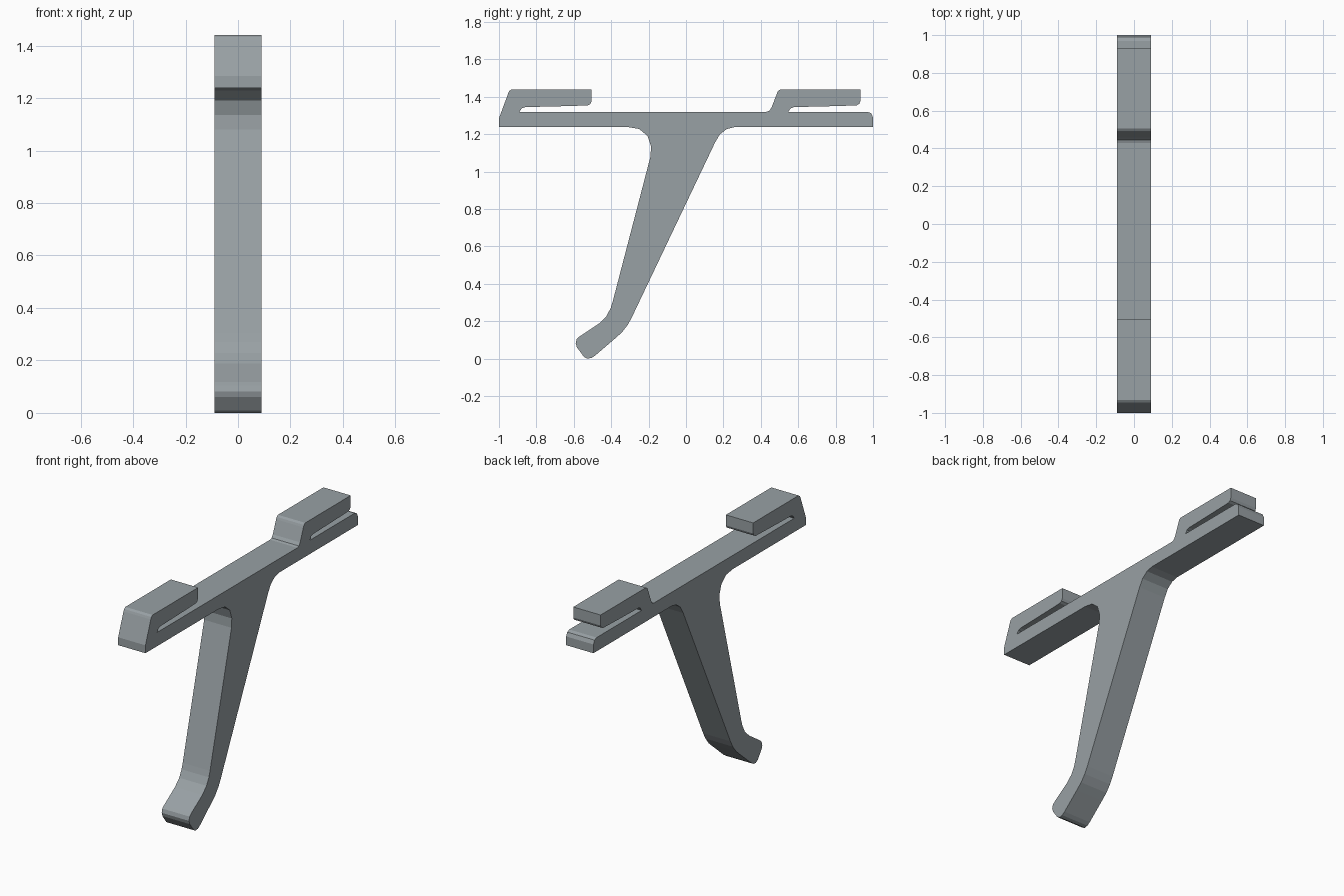
import bpy, bmesh

HALF_WIDTH = 0.09


def clip(y):
    """Upper clip outline (y, z) from its sloped back round to the slot's inner end."""
    pts = [(0.05, 1.42), (0.056, 1.432), (0.068, 1.44),
           (0.496, 1.44), (0.496, 1.377), (0.489, 1.362), (0.475, 1.354),
           (0.35, 1.35), (0.14, 1.345), (0.122, 1.338), (0.11, 1.32)]
    return [(y + a, z) for a, z in pts]


# Clips and top bar, going clockwise from the lower left corner of the bar
outline = [(-1.0, 1.238), (-1.0, 1.285)]
outline += clip(-1.0)
outline += [(0.43, 1.32), (0.445, 1.325), (0.457, 1.342)]
outline += clip(0.437)
outline += [(0.97, 1.32), (0.99, 1.312), (1.0, 1.29), (1.0, 1.238)]

# Rear fillet and rear edge of the leg
outline += [(0.26, 1.238), (0.218, 1.228), (0.18, 1.198), (0.155, 1.155),
            (-0.29, 0.22), (-0.312, 0.18), (-0.343, 0.14), (-0.38, 0.107)]

# Rounded foot
outline += [(-0.485, 0.017), (-0.505, 0.004), (-0.527, 0.0), (-0.546, 0.01),
            (-0.583, 0.06), (-0.59, 0.082), (-0.584, 0.105), (-0.57, 0.118)]

# Front edge of the leg and front fillet
outline += [(-0.465, 0.188), (-0.425, 0.228), (-0.403, 0.27), (-0.392, 0.305),
            (-0.19, 1.08), (-0.187, 1.135), (-0.205, 1.19), (-0.25, 1.228),
            (-0.31, 1.238)]

# Extrude the profile across the width
bm = bmesh.new()
face = bm.faces.new([bm.verts.new((-HALF_WIDTH, y, z)) for y, z in outline])
ext = bmesh.ops.extrude_face_region(bm, geom=[face], use_keep_orig=True)
moved = [g for g in ext["geom"] if isinstance(g, bmesh.types.BMVert)]
bmesh.ops.translate(bm, verts=moved, vec=(2 * HALF_WIDTH, 0, 0))
bmesh.ops.recalc_face_normals(bm, faces=bm.faces)

mesh = bpy.data.meshes.new("clip_bracket")
bm.to_mesh(mesh)
bm.free()
bracket = bpy.data.objects.new("clip_bracket", mesh)
bpy.context.collection.objects.link(bracket)

# Dark slate grey finish
slate = bpy.data.materials.new("slate_grey")
slate.diffuse_color = (0.316, 0.354, 0.373, 1.0)
mesh.materials.append(slate)
